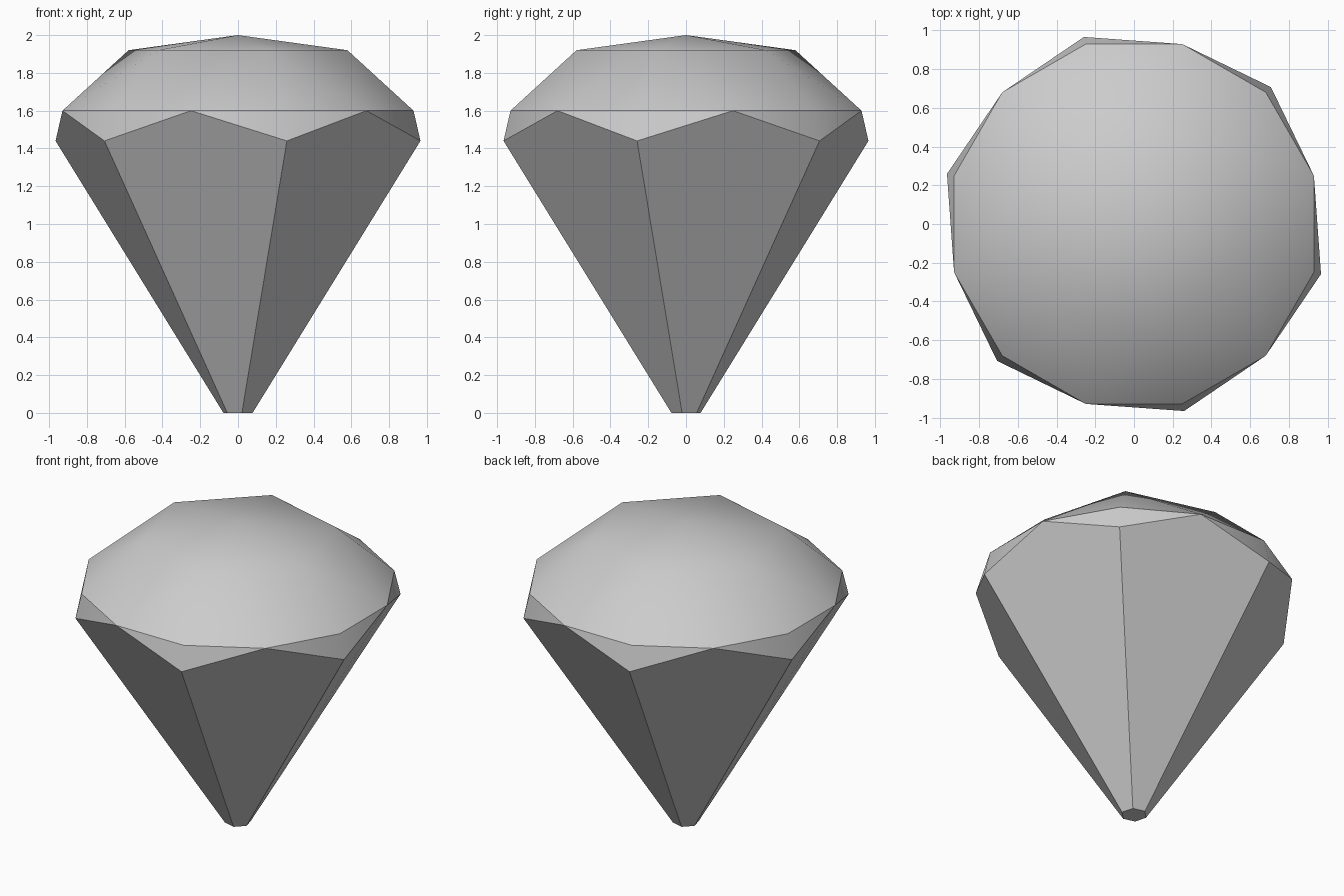
import bpy, bmesh, math

if "Cube" in bpy.data.objects:
    bpy.data.objects.remove(bpy.data.objects["Cube"])

# Single flat colour
grey = bpy.data.materials.new("pale_grey")
grey.diffuse_color = (0.6, 0.6, 0.6, 1)
grey.use_nodes = True
grey.node_tree.nodes["Principled BSDF"].inputs["Base Color"].default_value = grey.diffuse_color

bm = bmesh.new()


def ring(count, radius, z, start):
    """Evenly spaced vertices around the z axis."""
    verts = []
    for i in range(count):
        a = math.radians(start + 360 * i / count)
        verts.append(bm.verts.new((radius * math.cos(a), radius * math.sin(a), z)))
    return verts


tip = ring(6, 0.08, 0.0, -15)        # small flat bottom
corner = ring(6, 1.0, 1.44, -15)     # widest corners
girdle = ring(12, 0.962, 1.6, -15)   # even ones above corners, odd ones between
table = ring(6, 0.6, 1.92, -15)      # upper ring of the crown
apex = bm.verts.new((0, 0, 2.0))

bm.faces.new(tip[::-1])
for i in range(6):
    j = (i + 1) % 6
    g0, g1, g2 = girdle[2 * i], girdle[2 * i + 1], girdle[2 * j]
    # long pavilion facet with a pointed top
    bm.faces.new((tip[i], tip[j], corner[j], g1, corner[i]))
    # narrow facets from the corners up to the girdle
    bm.faces.new((corner[i], g1, g0))
    bm.faces.new((corner[j], g2, g1))
    # crown facets
    bm.faces.new((g0, g1, table[i]))
    bm.faces.new((g1, g2, table[j]))
    bm.faces.new((g1, table[j], table[i]))
    # shallow top facets
    bm.faces.new((table[i], table[j], apex))

bmesh.ops.recalc_face_normals(bm, faces=bm.faces[:])
mesh = bpy.data.meshes.new("cut_gem")
bm.to_mesh(mesh)
bm.free()
mesh.materials.append(grey)

gem = bpy.data.objects.new("cut_gem", mesh)
bpy.context.collection.objects.link(gem)
bpy.context.view_layer.objects.active = gem
gem.select_set(True)
bpy.ops.object.shade_smooth_by_angle(angle=math.radians(30))
